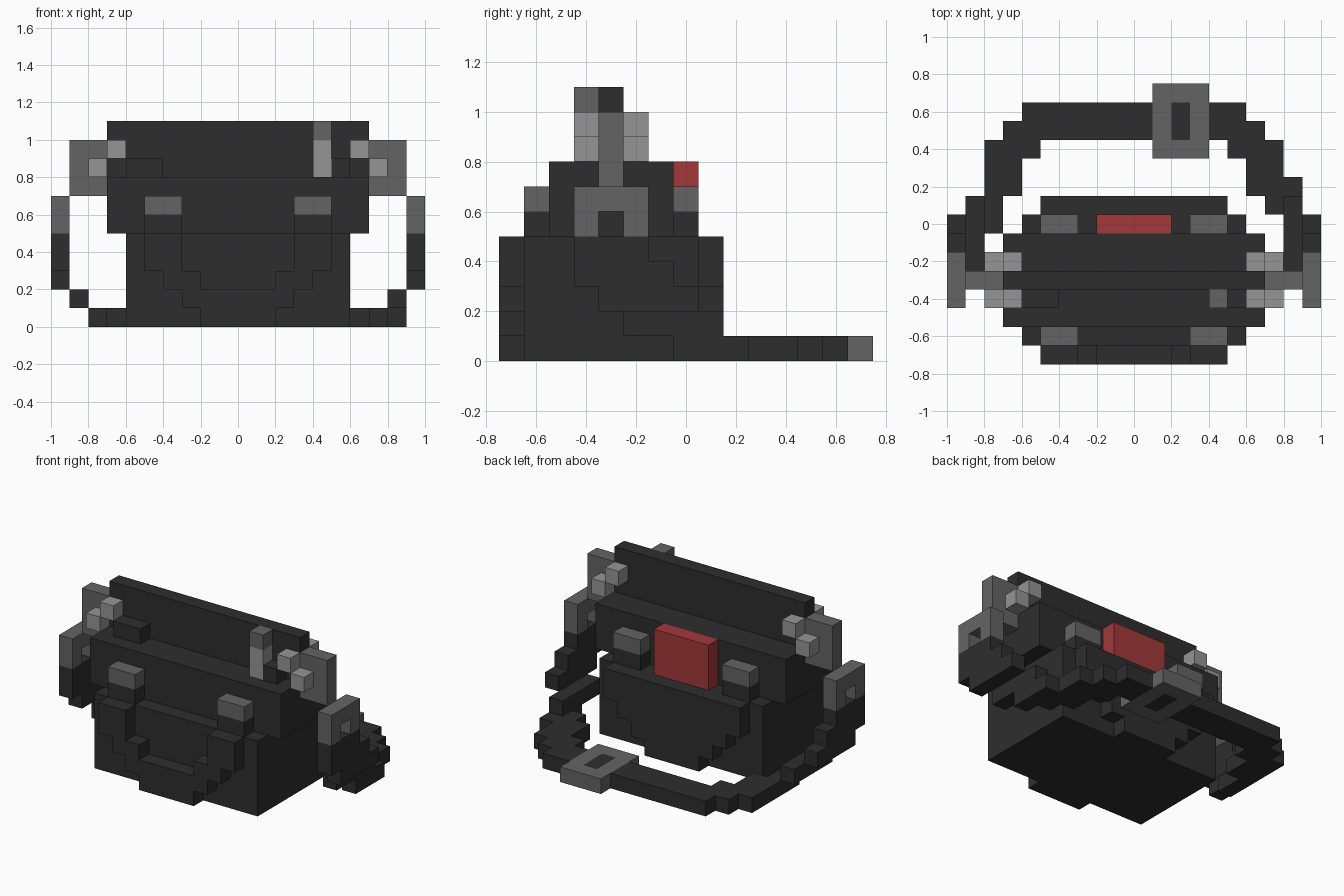
import bpy, bmesh
from mathutils import Vector

if "Cube" in bpy.data.objects:
    bpy.data.objects.remove(bpy.data.objects["Cube"])

S = 0.1          # block size
Y0 = -0.75       # y of row 0


def material(name, rgb):
    m = bpy.data.materials.new(name)
    m.diffuse_color = (*rgb, 1.0)
    m.use_nodes = True
    m.node_tree.nodes["Principled BSDF"].inputs["Base Color"].default_value = m.diffuse_color
    return m


DARK = material("dark_fabric", (0.027, 0.027, 0.027))
GREY = material("grey_metal", (0.127, 0.127, 0.127))
LIGHT = material("light_grey_metal", (0.30, 0.30, 0.30))
RED = material("red_patch", (0.36, 0.040, 0.042))

parts = []       # (name, material, set of cells)
taken = set()    # every occupied cell


def box(x0, x1, y0, y1, z0, z1):
    """Cells of a block, limits in grid steps."""
    return {(x, y, z) for x in range(x0, x1) for y in range(y0, y1)
            for z in range(z0, z1)}


def mirror(cells):
    return cells | {(-1 - x, y, z) for x, y, z in cells}


def part(name, mat, *groups):
    cells = set().union(*groups) - taken
    taken.update(cells)
    parts.append((name, mat, cells))


def stepped_pouch(row):
    """Pouch panel narrowing in steps towards the bottom."""
    return set().union(box(-5, 5, row, row + 1, 3, 5),
                       *[box(-2 - z, 2 + z, row, row + 1, z, z + 1) for z in range(3)])


# bag body and pouches
part("bag_body", DARK, box(-6, 6, 1, 8, 0, 5))
part("front_trim", DARK, stepped_pouch(0)
     - box(-3, 3, 0, 1, 3, 5) - box(-2, 2, 0, 1, 2, 3))
part("back_pouch", DARK, stepped_pouch(8))

# lid and tall closing ridge
part("lid", DARK, box(-7, 7, 2, 7, 5, 8))
part("top_ridge", DARK, box(-7, 7, 4, 5, 8, 11))

# clip tabs on front and back, each a grey clip on a dark strap end
for side, row in (("front", 1), ("back", 7)):
    part(side + "_tab", DARK, mirror(box(3, 5, row, row + 1, 5, 6)))
    part(side + "_clip", GREY, mirror(box(3, 5, row, row + 1, 6, 7)))

# red patch on the back
part("back_patch", RED, box(-2, 2, 7, 8, 5, 8))

# zip pull and cord ends in front of the ridge
part("zip_pull_top", GREY, box(4, 5, 3, 4, 10, 11))
part("zip_pull", LIGHT, box(4, 5, 3, 4, 8, 10))
part("cord_end", DARK, mirror(box(4, 6, 3, 4, 8, 9)))

# side hardware: plates, rivets, rings
part("side_plate", GREY, mirror(box(7, 9, 4, 5, 7, 10)))
part("rivet", LIGHT, *[mirror(box(6, 7, r, r + 1, 9, 10) | box(7, 8, r, r + 1, 8, 9))
                       for r in (3, 5)])
part("side_ring", GREY, mirror(box(9, 10, 3, 6, 5, 7) - box(9, 10, 4, 5, 5, 6)))

# shoulder strap buckle lying behind the bag
part("strap_buckle", GREY, box(1, 4, 11, 15, 0, 1) - box(2, 3, 12, 14, 0, 1))

# shoulder strap: hangs from the rings, then loops round on the ground
part("shoulder_strap", DARK,
     mirror(box(9, 10, 3, 6, 4, 5) | box(9, 10, 3, 7, 3, 4) | box(9, 10, 4, 8, 2, 3)
            | box(8, 9, 5, 9, 1, 2) | box(7, 8, 8, 12, 0, 1) | box(6, 7, 9, 13, 0, 1)
            | box(5, 6, 11, 14, 0, 1)),
     box(8, 9, 7, 10, 0, 1), box(-8, -7, 7, 8, 0, 1), box(-5, 5, 12, 14, 0, 1))

# turn cells into clean outer surfaces
for name, mat, cells in parts:
    bm = bmesh.new()
    for c in sorted(cells):
        mid = Vector((c[0] + 0.5, c[1] + 0.5, c[2] + 0.5))
        for axis in range(3):
            for d in (-1, 1):
                n = Vector((0, 0, 0))
                n[axis] = d
                if tuple(int(c[i] + n[i]) for i in range(3)) in taken:
                    continue
                u = Vector((0, 0, 0))
                u[(axis + 1) % 3] = 0.5
                v = n.cross(u)
                ring = [mid + n * 0.5 + u * a + v * b
                        for a, b in ((-1, -1), (1, -1), (1, 1), (-1, 1))]
                bm.faces.new([bm.verts.new((p.x * S, p.y * S + Y0, p.z * S)) for p in ring])
    bmesh.ops.remove_doubles(bm, verts=bm.verts, dist=0.001)
    bmesh.ops.dissolve_limit(bm, angle_limit=0.02, verts=bm.verts, edges=bm.edges)
    mesh = bpy.data.meshes.new(name)
    bm.to_mesh(mesh)
    bm.free()
    mesh.materials.append(mat)
    bpy.context.collection.objects.link(bpy.data.objects.new(name, mesh))
